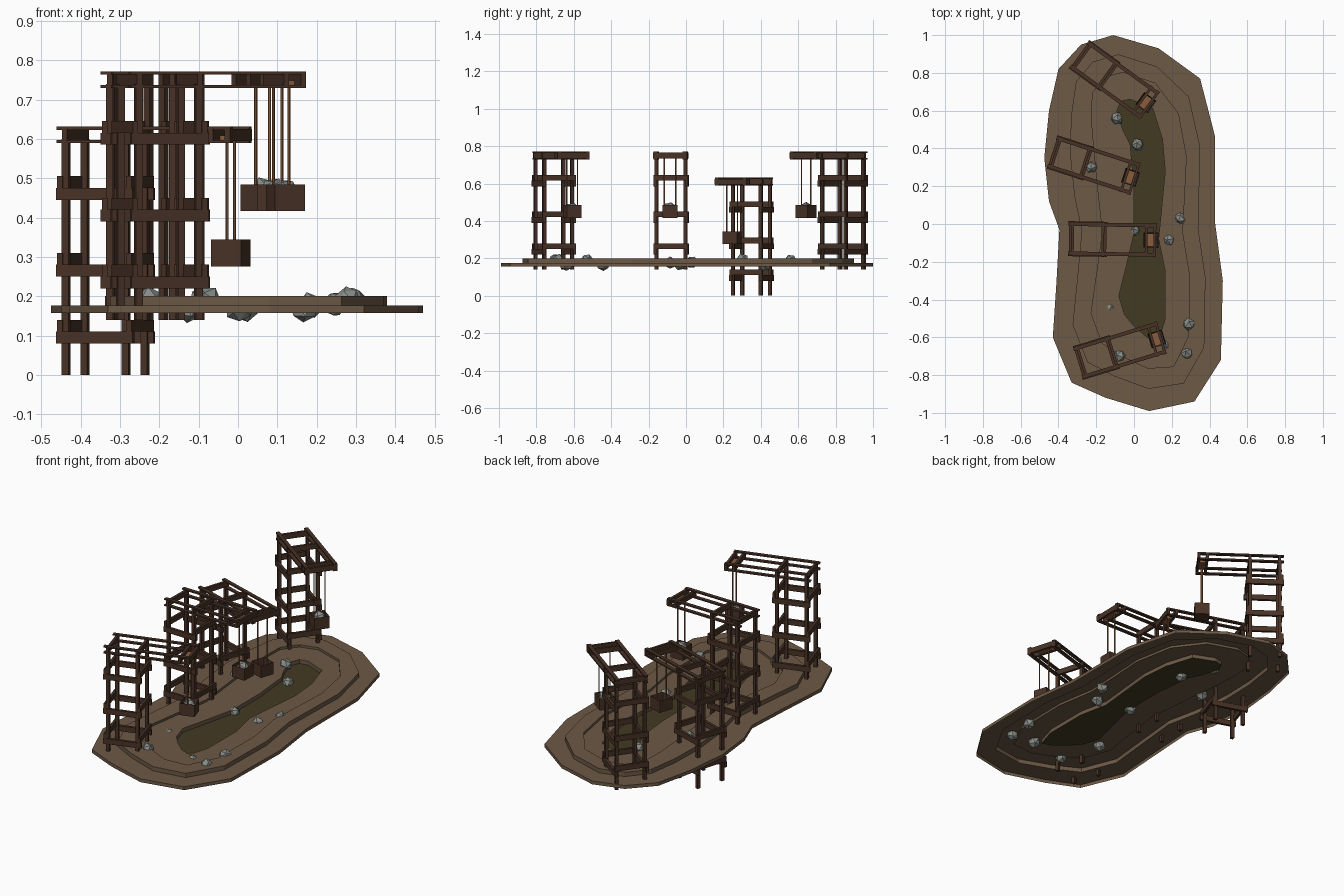
import bpy, bmesh, math, random
from mathutils import Matrix, Vector

if "Cube" in bpy.data.objects:
    bpy.data.objects.remove(bpy.data.objects["Cube"])

random.seed(4)


def mat(name, rgb):
    m = bpy.data.materials.new(name)
    m.diffuse_color = (*rgb, 1)
    m.use_nodes = True
    m.node_tree.nodes["Principled BSDF"].inputs["Base Color"].default_value = m.diffuse_color
    return m


EARTH = mat("earth", (0.15, 0.10, 0.06))
MUD = mat("mud", (0.055, 0.042, 0.016))
WOOD = mat("wood", (0.065, 0.032, 0.019))
ROPE = mat("rope", (0.25, 0.11, 0.045))
STONE = mat("stone", (0.25, 0.27, 0.25))


def finish(name, bm, *mats):
    me = bpy.data.meshes.new(name)
    bm.to_mesh(me)
    bm.free()
    for m in mats:
        me.materials.append(m)
    ob = bpy.data.objects.new(name, me)
    bpy.context.collection.objects.link(ob)
    return ob


# Terraced pit: the rim outline blends into the floor outline, one ring per step
RIM = [(-.11, 1), (-.28, .95), (-.40, .82), (-.45, .6), (-.475, .35), (-.45, .12), (-.395, -.03),
       (-.41, -.3), (-.43, -.6), (-.33, -.84), (-.15, -.92), (.08, -.99), (.32, -.94), (.46, -.72),
       (.47, -.3), (.43, 0), (.43, .46), (.35, .77), (.13, .93)]
FLOOR = [(-.02, .66), (-.07, .65), (-.09, .6), (-.06, .5), (-.02, .42), (0, .2), (0, -.05),
         (-.04, -.22), (-.08, -.38), (-.05, -.48), (.0, -.54), (.07, -.6), (.13, -.62), (.165, -.5),
         (.165, -.25), (.13, -.08), (.165, .28), (.15, .45), (.10, .61)]
STEPS = [(0, .157), (0, .176), (.3, .176), (.3, .2), (.58, .2), (.58, .187), (.82, .187),
         (1, .187), (1, .165)]
bm = bmesh.new()
rings = []
for f, z in STEPS:
    rings.append([bm.verts.new((a[0] + f * (b[0] - a[0]), a[1] + f * (b[1] - a[1]), z))
                  for a, b in zip(RIM, FLOOR)])
n = len(RIM)
for lo, hi in zip(rings, rings[1:]):
    for i in range(n):
        j = (i + 1) % n
        bm.faces.new((lo[i], lo[j], hi[j], hi[i]))
bm.faces.new(rings[-1]).material_index = 1
bmesh.ops.triangulate(bm, faces=[f for f in bm.faces if len(f.verts) > 4])
finish("terraced_pit", bm, EARTH, MUD)


def add_box(bm, c, s):
    m = Matrix.Translation(c) @ Matrix.Diagonal((*s, 1))
    return bmesh.ops.create_cube(bm, size=1, matrix=m)["verts"]


def rock(x, y, z, r=.034):
    bm = bmesh.new()
    bmesh.ops.create_icosphere(bm, subdivisions=1, radius=r)
    spin = Matrix.Rotation(random.uniform(0, 6), 4, 'Z') @ Matrix.Rotation(random.uniform(0, 6), 4, 'X')
    for v in bm.verts:
        v.co = spin @ (v.co * random.uniform(.9, 1.1)) + Vector((x, y, z))
    finish("rock", bm, STONE)


def crane(x, y, angle, z0, loaded):
    place = Matrix.Translation((x, y, z0)) @ Matrix.Rotation(math.radians(angle), 4, 'Z')
    L, W = .16, .0775

    # Square tower: four legs, three levels of side rails and cross rails
    bm = bmesh.new()
    for u in (0, L):
        for v in (-W, W):
            add_box(bm, (u, v, .3), (.018, .018, .6))
    for z in (.095, .265, .46):
        for v in (-W, W):
            add_box(bm, (L / 2, v * 1.1, z), (.205, .015, .03))
        for u in (-.012, L + .012):
            add_box(bm, (u, 0, z + .03), (.014, .185, .03))
    bm.transform(place)
    finish("crane_tower", bm, WOOD)

    # Jib: thin long beams above and below the cross boards
    bm = bmesh.new()
    for v in (-W, W):
        for z in (.593, .627):
            add_box(bm, (.21, v, z), (.465, .02, .008))
    for u in (0, L, .39, .435):
        add_box(bm, (u, 0, .61), (.014, .18, .03))
    bm.transform(place)
    finish("crane_jib", bm, WOOD)

    # Ropes
    bm = bmesh.new()
    for v in (-.03, .03):
        bmesh.ops.create_cone(bm, cap_ends=True, segments=6, radius1=.004, radius2=.004, depth=.28,
                              matrix=Matrix.Translation((.415, v, .46)))
    # short bar carrying the ropes under the jib
    add_box(bm, (.415, 0, .602), (.05, .07, .012))
    bm.transform(place)
    finish("ropes", bm, ROPE)

    # Hollow bucket
    bm = bmesh.new()
    add_box(bm, (.415, 0, .31), (.08, .08, .068))
    bm.normal_update()
    top = max(bm.faces, key=lambda f: f.calc_center_median().z)
    bmesh.ops.inset_individual(bm, faces=[top], thickness=.008)
    bmesh.ops.translate(bm, verts=top.verts, vec=(0, 0, -.045))
    bm.transform(place)
    finish("bucket", bm, WOOD)
    if loaded:
        rock(*(place @ Vector((.415, 0, .327))))


crane(-.276, -.73, 17, .14, True)
crane(-.325, -.078, -1, .14, True)
crane(-.413, .375, -18, 0, False)
crane(-.273, .886, -36, .14, True)

# Loose rocks in and around the pit
for p in [(-.09, .56, .19), (.02, .42, .166), (-.225, .3, .19), (.245, .03, .18), (0, -.035, .166),
          (.185, -.085, .175), (-.125, -.44, .165), (.29, -.53, .19), (.165, -.64, .165),
          (.28, -.685, .192), (-.075, -.7, .19)]:
    rock(*p)
